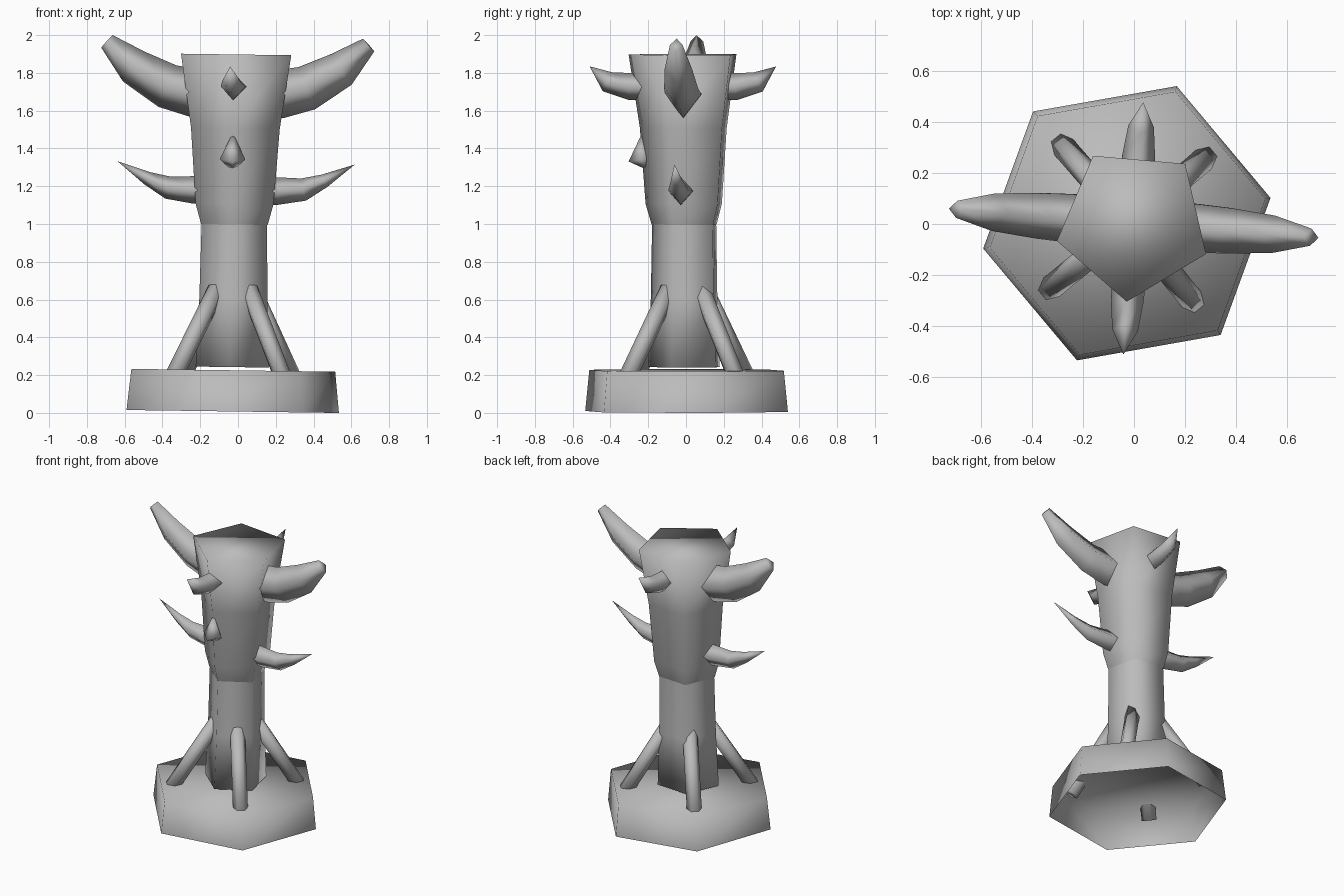
import bpy, bmesh
from math import cos, sin, pi, radians
from mathutils import Vector, Matrix

cube = bpy.data.objects.get("Cube")
if cube:
    bpy.data.objects.remove(cube)

grey = bpy.data.materials.new("plain grey")
grey.use_nodes = True
grey.diffuse_color = (0.5, 0.5, 0.5, 1)
grey.node_tree.nodes["Principled BSDF"].inputs["Base Color"].default_value = (0.5, 0.5, 0.5, 1)

# The whole totem leans very slightly to one side
LEAN = Matrix.Translation((-0.028, 0.003, 0.0075)) @ Matrix.Rotation(radians(0.8), 4, 'Y')


def loft(name, path, sides, side_dir, start=0, width=1, cap_start=False, cap_end=False, shift=(0, 0, 0)):
    """Skin polygon rings along a path of (point, radius)."""
    bm = bmesh.new()
    pts = [Vector(p) for p, r in path]
    rings = []
    for i, (p, r) in enumerate(path):
        tangent = (pts[min(i + 1, len(pts) - 1)] - pts[max(i - 1, 0)]).normalized()
        normal = tangent.cross(side_dir).normalized()
        ring = []
        for k in range(sides):
            a = radians(start) + 2 * pi * k / sides
            ring.append(bm.verts.new(pts[i] + r * (cos(a) * width * side_dir + sin(a) * normal)))
        rings.append(ring)
    for a, b in zip(rings, rings[1:]):
        for k in range(sides):
            n = (k + 1) % sides
            bm.faces.new((a[k], a[n], b[n], b[k]))
    if cap_start:
        bm.faces.new(rings[0][::-1])
    if cap_end:
        bm.faces.new(rings[-1])
    bmesh.ops.remove_doubles(bm, verts=bm.verts, dist=1e-5)
    bm.transform(LEAN @ Matrix.Translation(shift))
    for f in bm.faces:
        f.smooth = True
    mesh = bpy.data.meshes.new(name)
    bm.to_mesh(mesh)
    bm.free()
    mesh.materials.append(grey)
    obj = bpy.data.objects.new(name, mesh)
    bpy.context.collection.objects.link(obj)
    return obj


def upright(name, profile, sides, start, **kw):
    return loft(name, [((0, 0, z), r) for z, r in profile], sides, Vector((1, 0, 0)), start, **kw)


def radial(name, heading, profile, sides, **kw):
    """Part whose path runs outward at a heading; profile is (distance, height, radius)."""
    h = radians(heading)
    path = [((d * cos(h), d * sin(h), z), r) for d, z, r in profile]
    return loft(name, path, sides, Vector((-sin(h), cos(h), 0)), **kw)


# Hollow six-sided base, open underneath
upright("base", [(0, 0.571), (0.218, 0.548)], 6, 10, cap_end=True)

# Five-sided trunk and flaring head
upright("lower_trunk", [(0.235, 0.205), (0.6, 0.19), (1.0, 0.183)], 5, 49, cap_start=True)
upright("upper_trunk", [(0.99, 0.186), (1.1, 0.218), (1.5, 0.248), (1.89, 0.308)], 5, 49, cap_end=True)

# Leaning support stakes
for i in range(4):
    radial(f"stake_{i + 1}", 40 + 90 * i, [(0.43, 0.15, 0.048), (0.12, 0.65, 0.048)], 6,
           cap_start=True, cap_end=True)

# Horns: a large blunt pair, a thin lower pair, short front and back ones
TWIST = -4.5
large = [(0.12, 1.68, 0.128), (0.235, 1.685, 0.128), (0.37, 1.717, 0.12), (0.55, 1.818, 0.098), (0.695, 1.95, 0.045)]
thin = [(0.12, 1.17, 0.073), (0.22, 1.17, 0.073), (0.36, 1.18, 0.06), (0.47, 1.228, 0.036), (0.63, 1.316, 0)]
short = [(0.12, 1.72, 0.072), (0.28, 1.72, 0.072), (0.40, 1.745, 0.056), (0.495, 1.827, 0)]
for side, heading in (("left", 0), ("right", 180)):
    radial(f"large_horn_{side}", heading + TWIST, large, 4, width=0.75, cap_end=True)
    radial(f"thin_horn_{side}", heading + TWIST, thin, 4, width=0.88, shift=(0, -0.015, 0))
for side, heading in (("front", 270), ("back", 90)):
    radial(f"short_horn_{side}", heading + TWIST, short, 4, width=0.9, shift=(0, -0.02, 0))

# Small pointed nose on the front
loft("nose", [((-0.02, -0.2, 1.275), 0), ((-0.02, -0.24, 1.335), 0.068), ((-0.02, -0.235, 1.475), 0)],
     4, Vector((1, 0, 0)))
